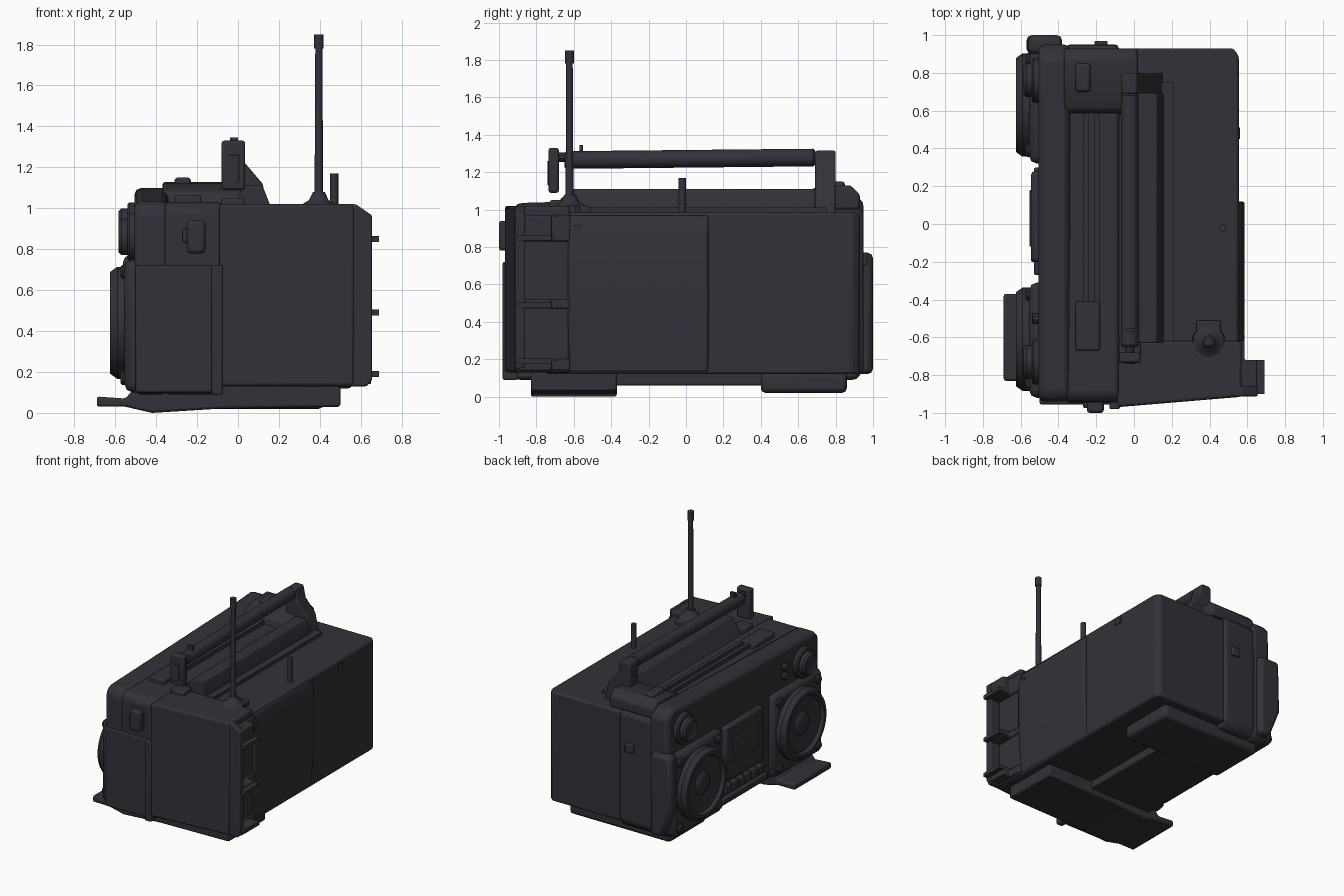
import bpy
import bmesh
import math
from mathutils import Vector

default_cube = bpy.data.objects.get("Cube")
if default_cube:
    bpy.data.objects.remove(default_cube, do_unlink=True)

# One dark charcoal plastic for the whole portable stereo
charcoal = bpy.data.materials.new("charcoal_plastic")
charcoal.use_nodes = True
colour = (.031, .031, .040, 1)
charcoal.diffuse_color = colour
charcoal.node_tree.nodes["Principled BSDF"].inputs["Base Color"].default_value = colour


def finish(name, bm, bevel=0.0, segments=2):
    """Turn a bmesh into a shaded object, with optional rounded edges."""
    bmesh.ops.recalc_face_normals(bm, faces=bm.faces)
    mesh = bpy.data.meshes.new(name)
    bm.to_mesh(mesh)
    bm.free()
    mesh.materials.append(charcoal)
    part = bpy.data.objects.new(name, mesh)
    bpy.context.collection.objects.link(part)
    if bevel:
        modifier = part.modifiers.new("rounded_edges", "BEVEL")
        modifier.width = bevel
        modifier.segments = segments
        modifier.limit_method = "ANGLE"
    bpy.ops.object.select_all(action="DESELECT")
    part.select_set(True)
    bpy.context.view_layer.objects.active = part
    bpy.ops.object.shade_smooth_by_angle(angle=math.radians(35))
    return part


def prism(name, axis, start, end, profile, bevel=0.0):
    """Extrude a closed profile along one axis (profile holds the other two, in order)."""
    bm = bmesh.new()

    def place(point, along):
        coords = list(point)
        coords.insert("xyz".index(axis), along)
        return bm.verts.new(coords)

    near = [place(point, start) for point in profile]
    far = [place(point, end) for point in profile]
    bm.faces.new(near)
    bm.faces.new(far)
    for i in range(len(profile)):
        j = (i + 1) % len(profile)
        bm.faces.new((near[i], near[j], far[j], far[i]))
    return finish(name, bm, bevel)


def box(name, x, y, z, bevel=0.0):
    corners = [(x[0], y[0]), (x[1], y[0]), (x[1], y[1]), (x[0], y[1])]
    return prism(name, "z", z[0], z[1], corners, bevel)


def lathe(name, origin, direction, rings, sides=24):
    """Spin (distance, radius) rings around a direction, capping both ends."""
    bm = bmesh.new()
    turn = Vector((0, 0, 1)).rotation_difference(Vector(direction))
    loops = []
    for distance, radius in rings:
        loop = []
        for i in range(sides):
            angle = math.tau * (i + .5) / sides
            offset = Vector((radius * math.cos(angle), radius * math.sin(angle), distance))
            loop.append(bm.verts.new(Vector(origin) + turn @ offset))
        loops.append(loop)
    for low, high in zip(loops, loops[1:]):
        for i in range(sides):
            j = (i + 1) % sides
            bm.faces.new((low[i], low[j], high[j], high[i]))
    bm.faces.new(loops[0])
    bm.faces.new(loops[-1])
    return finish(name, bm)


UP = (0, 0, 1)
OUT = (-1, 0, 0)      # the speaker side looks along -x
ALONG = (0, 1, .01)   # the handle rises slightly

# Main casing: rear shell, swollen battery cover and speaker section
prism("rear_shell", "z", .12, .985,
      [(-.15, -.75), (.555, -.75), (.555, .89), (.525, .93), (-.15, .93)], .015)
prism("battery_cover", "y", -.63, .12,
      [(.4, .13), (.56, .13), (.585, .45), (.585, .88), (.56, .97), (.4, .97)], .012)
prism("speaker_section", "x", -.505, -.34,
      [(-.9, .09), (-.94, .14), (-.94, .99), (-.9, 1.035), (.6, 1.08), (.88, 1.1),
       (.95, 1.04), (.95, .14), (.91, .09)], .03)
prism("inner_section", "x", -.36, -.08,
      [(-.91, .09), (-.945, .14), (-.945, .99), (-.9, 1.03), (.9, 1.03),
       (.95, .98), (.95, .14), (.91, .09)], .02)

# Side end cap, slightly wedge shaped, with a rim behind the cable bays
prism("end_cap", "z", .13, 1.02,
      [(-.09, -.97), (.57, -.915), (.57, -.62), (-.09, -.62)], .015)
prism("end_cap_rim", "y", -.912, -.86,
      [(.5, .13), (.63, .13), (.655, .16), (.655, .965), (.575, 1.02), (.5, 1.02)], .008)
shelf_outline = [(.5, -.89), (.65, -.89), (.65, -.72), (.585, -.72), (.585, -.62), (.5, -.62)]
for level, bottom, top in (("lower", .14, .2), ("middle", .47, .52), ("upper", .83, .97)):
    prism(level + "_bay_shelf", "z", bottom, top, shelf_outline, .008)
for level, height in (("lower", .19), ("middle", .49), ("upper", .85)):
    box(level + "_bay_tab", (.6, .69), (-.9, -.72), (height - .015, height + .015))
box("end_cap_lower_panel", (-.5, -.12), (-.955, -.9), (.1, .72), .01)
box("end_cap_seam_strip", (-.13, -.075), (-.98, -.9), (.09, .72), .008)
box("side_latch", (-.25, -.16), (-1, -.92), (.78, .94), .015)
box("side_latch_cap", (-.27, -.2), (-.975, -.92), (.83, .9), .01)

# Far side details
prism("side_grip_panel", "y", .9, 1,
      [(-.56, .77), (-.57, .35), (-.48, .12), (-.38, .12), (-.38, .77)], .03)
box("side_catch", (-.21, -.14), (.9, .97), (.7, .77), .008)
box("rear_shell_socket", (.5, .562), (.45, .51), (.91, .96))
lathe("rear_shell_stud", (.55, -.58, .9), (1, 0, 0), [(0, .02), (.035, .02)], 8)

# Speakers: rounded housings with corner screws and recessed cones
for side, y in (("left", -.61), ("right", .63)):
    box(side + "_speaker_housing", (-.555, -.45), (y - .31, y + .3), (.1, .75), .04)
    lathe(side + "_speaker", (-.5, y, .44), OUT,
          [(0, .275), (.09, .275), (.125, .25), (.125, .225), (.1, .21),
           (.08, .09), (.09, .08), (.1, .03)], 32)
    for across in (-1, 1):
        for height in (.17, .69):
            lathe(side + "_speaker_screw", (-.53, y + across * .24, height), OUT,
                  [(0, .035), (.035, .035), (.045, .025)], 10)

# Dials and buttons above the speakers
for side, y, z in (("left", -.73, .86), ("right", .76, .91)):
    lathe(side + "_dial_collar", (-.48, y, z), OUT, [(0, .12), (.05, .12), (.06, .11)], 20)
    lathe(side + "_dial", (-.5, y, z), OUT,
          [(0, .09), (.07, .09), (.085, .075), (.075, .06)], 20)
for height in (.84, .91):
    lathe("small_button", (-.49, -.5, height), OUT, [(0, .03), (.045, .03), (.05, .02)], 10)

# Tape deck and its row of keys
box("tape_deck", (-.545, -.48), (-.2, .28), (.3, .73), .02)
box("tape_window", (-.553, -.5), (-.12, .18), (.42, .62), .006)
for i in range(6):
    y = -.2 + i * .08
    box("tape_key", (-.545, -.48), (y, y + .065), (.2, .27), .006)
box("lower_trim", (-.53, -.48), (-.27, .3), (.12, .17), .01)

# Top deck: raised end block, slider bars and sloped ridge
prism("top_end_block", "x", -.37, .02,
      [(.58, 1), (.6, 1.08), (.7, 1.12), (.88, 1.13), (.93, 1.08), (.93, 1)], .015)
box("end_block_button", (-.31, -.23), (.7, .85), (1.1, 1.15), .015)
for x in (-.27, -.21):
    box("slider_bar", (x, x + .03), (-.42, .58), (1, 1.06))
box("slider_block", (-.31, -.18), (-.67, -.41), (1, 1.065), .01)
prism("top_ridge", "y", -.63, .69,
      [(-.06, .96), (.03, 1.11), (.12, 1.11), (.155, 1.02), (.155, .96)], .006)
box("top_ridge_step", (.14, .21), (-.62, .75), (.97, 1.01))

# Carry handle: round bar, sloped far support and slotted near arm
lathe("handle_bar", (-.022, -.65, 1.265), ALONG,
      [(0, .04), (.01, .048), (1.33, .048), (1.34, .04)], 16)
prism("handle_support", "y", .69, .8,
      [(-.07, 1.02), (-.07, 1.3), (-.05, 1.315), (.015, 1.315), (.035, 1.22),
       (.12, 1.12), (.155, .97)], .01)
box("handle_arm", (-.08, .035), (-.735, -.68), (1.09, 1.33), .012)
box("handle_arm_inset", (-.045, .005), (-.741, -.7), (1.13, 1.26), .003)
lathe("handle_pin", (-.022, -.7, 1.28), ALONG, [(0, .025), (.07, .025)], 10)
box("handle_nub", (-.04, 0), (-.57, -.55), (1.28, 1.345))
box("handle_foot", (-.08, .035), (-.73, -.62), (.98, 1.05), .012)

# Aerial with pivot, and a short second stub
lathe("aerial_pivot", (.395, -.62, .98), UP,
      [(0, .09), (.04, .085), (.06, .05), (.1, .03)], 10)
box("aerial_socket", (.33, .46), (-.62, -.51), (.96, 1.02), .01)
lathe("aerial", (.395, -.623, 1), UP,
      [(0, .022), (.78, .018), (.78, .024), (.85, .024)], 12)
lathe("rear_stub", (.47, -.02, .97), UP, [(0, .021), (.2, .021)], 12)

# Feet: one runs forward into a lipped tray, plus the centre keel
prism("tray_foot", "y", -.83, -.37,
      [(-.69, .03), (-.69, .08), (-.55, .07), (-.5, .13), (.5, .13),
       (.5, .03), (-.1, .02), (-.42, 0), (-.55, .03)], .012)
box("plain_foot", (-.46, .42), (.4, .86), (.02, .13), .025)
box("centre_keel", (-.46, .1), (-.38, .41), (.06, .13), .01)
